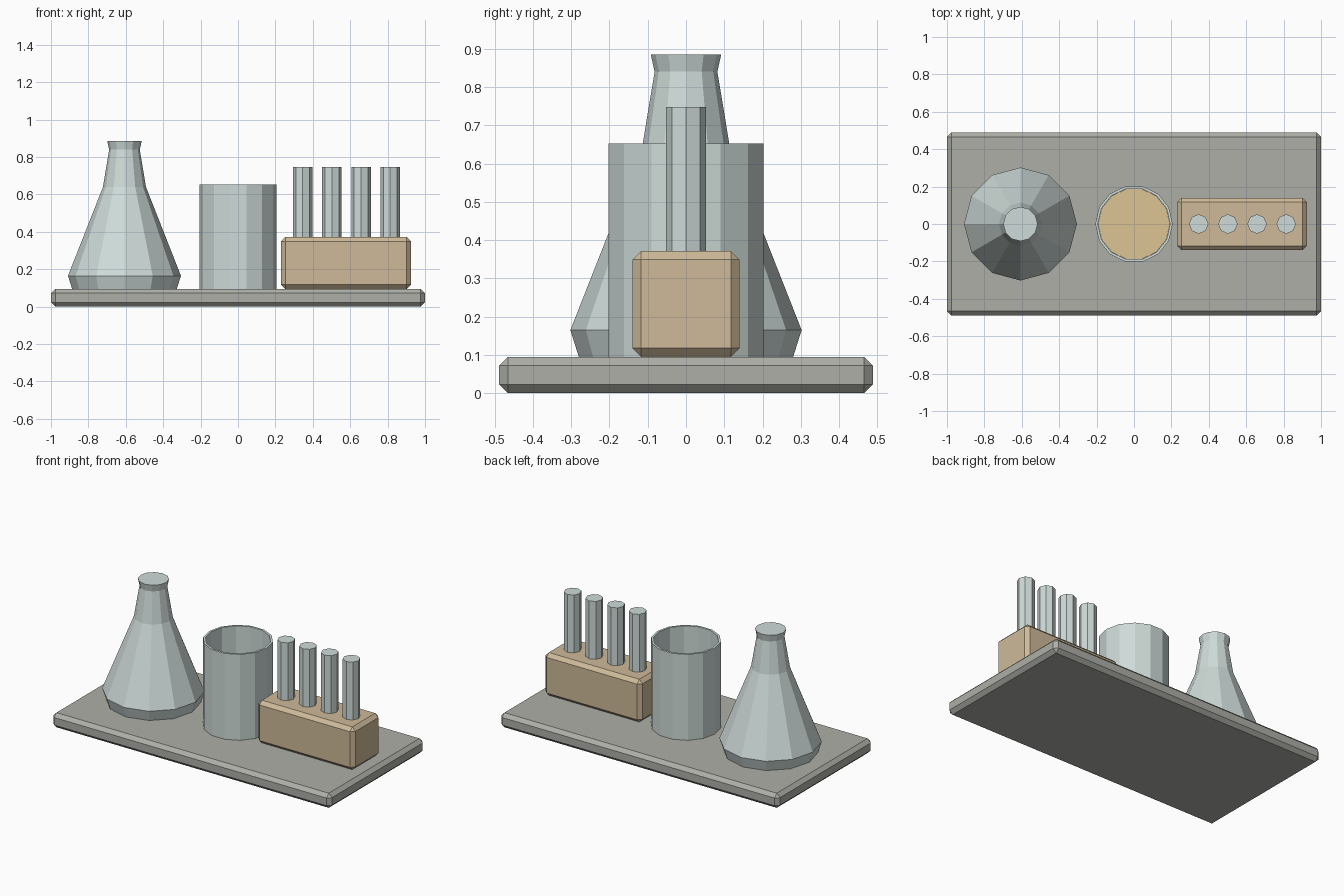
import bpy, bmesh
from math import cos, sin, tau

if "Cube" in bpy.data.objects:
    bpy.data.objects.remove(bpy.data.objects["Cube"])


def material(name, rgb):
    m = bpy.data.materials.new(name)
    m.diffuse_color = (*rgb, 1)
    m.use_nodes = True
    m.node_tree.nodes["Principled BSDF"].inputs["Base Color"].default_value = m.diffuse_color
    return m


GLASS = material("glass", (0.62, 0.71, 0.69))
WOOD = material("wood", (0.62, 0.49, 0.32))
LIQUID = material("liquid", (0.72, 0.56, 0.30))
STONE = material("stone", (0.42, 0.43, 0.39))


def finish(name, bm, mat):
    bmesh.ops.recalc_face_normals(bm, faces=bm.faces)
    me = bpy.data.meshes.new(name)
    bm.to_mesh(me)
    bm.free()
    me.materials.append(mat)
    ob = bpy.data.objects.new(name, me)
    bpy.context.collection.objects.link(ob)
    return ob


def box(name, x, y, z, mat, bevel):
    """Chamfered box from (min, max) ranges."""
    bm = bmesh.new()
    bmesh.ops.create_cube(bm, size=1)
    for v in bm.verts:
        v.co = [(r[0] + r[1]) / 2 + c * (r[1] - r[0]) for r, c in zip((x, y, z), v.co)]
    ob = finish(name, bm, mat)
    mod = ob.modifiers.new("chamfer", 'BEVEL')
    mod.width = bevel
    mod.segments = 1
    return ob


def lathe(name, profile, x, sides, mat):
    """Spin (radius, z) points round a vertical axis at x; both ends are capped."""
    bm = bmesh.new()
    rings = [[bm.verts.new((x + r * cos(tau * i / sides), r * sin(tau * i / sides), z))
              for i in range(sides)] for r, z in profile]
    for a, b in zip(rings, rings[1:]):
        for i in range(sides):
            j = (i + 1) % sides
            bm.faces.new((a[i], a[j], b[j], b[i]))
    bm.faces.new(rings[0])
    bm.faces.new(rings[-1])
    return finish(name, bm, mat)


TOP = 0.095  # tray surface

# Tray
box("tray", (-1, 1), (-0.488, 0.488), (0, TOP), STONE, 0.023)

# Conical flask with flared lip
lathe("flask", [(0.28, TOP), (0.302, 0.165), (0.115, 0.64), (0.082, 0.84), (0.092, 0.885)],
      -0.607, 12, GLASS)

# Open beaker with liquid inside
lathe("beaker", [(0.207, TOP), (0.207, 0.652), (0.193, 0.652), (0.193, 0.11)], 0, 14, GLASS)
lathe("beaker_liquid", [(0.192, 0.112), (0.192, 0.38)], 0, 14, LIQUID)

# Rack holding four test tubes
box("tube_rack", (0.23, 0.925), (-0.14, 0.14), (TOP, 0.372), WOOD, 0.023)
for i in range(4):
    lathe(f"test_tube_{i + 1}", [(0.052, 0.15), (0.052, 0.747)], 0.346 + 0.156 * i, 8, GLASS)
